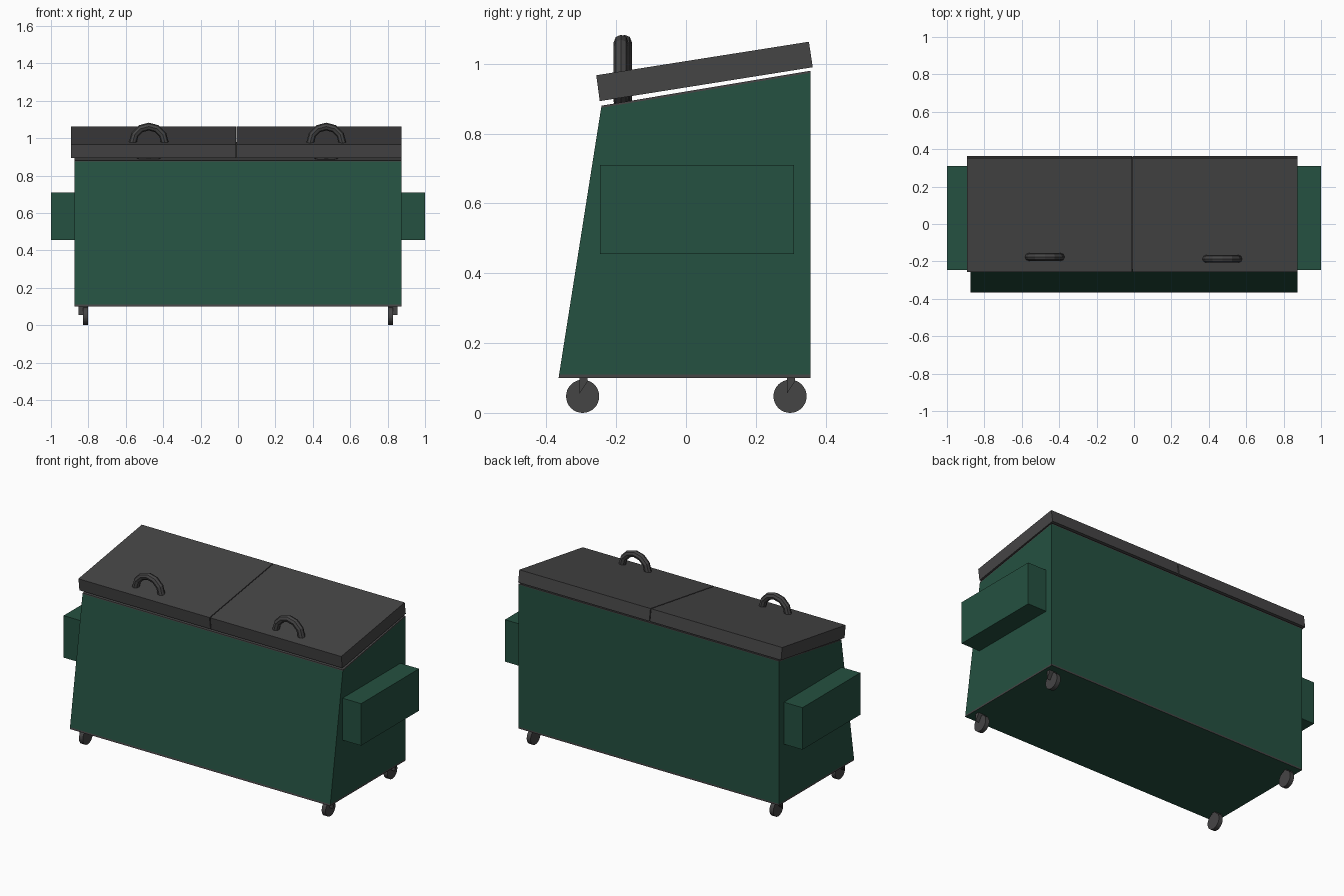
import bpy, bmesh, math
from mathutils import Vector

if "Cube" in bpy.data.objects:
    bpy.data.objects.remove(bpy.data.objects["Cube"])


def material(name, rgb):
    m = bpy.data.materials.new(name)
    m.diffuse_color = (*rgb, 1)
    m.use_nodes = True
    m.node_tree.nodes["Principled BSDF"].inputs["Base Color"].default_value = m.diffuse_color
    return m


GREEN = material("dark green paint", (0.018, 0.082, 0.052))
GREY = material("dark grey", (0.06, 0.059, 0.06))


def finish(name, bm, *mats):
    bmesh.ops.recalc_face_normals(bm, faces=bm.faces[:])
    me = bpy.data.meshes.new(name)
    bm.to_mesh(me)
    bm.free()
    for m in mats:
        me.materials.append(m)
    ob = bpy.data.objects.new(name, me)
    bpy.context.collection.objects.link(ob)
    return ob


def extrude_yz(profile, x0, x1):
    """Solid made from a y/z outline swept along x."""
    bm = bmesh.new()
    face = bm.faces.new([bm.verts.new((x0, y, z)) for y, z in profile])
    moved = bmesh.ops.extrude_face_region(bm, geom=[face])["geom"]
    verts = [g for g in moved if isinstance(g, bmesh.types.BMVert)]
    bmesh.ops.translate(bm, verts=verts, vec=(x1 - x0, 0, 0))
    return bm


# Bin body: leaning front, sloped top, thin bare strips at bottom and rim
bm = extrude_yz([(-0.365, 0.10), (0.357, 0.10), (0.357, 0.98), (-0.242, 0.88)], -0.875, 0.875)
slope = Vector((0, -0.10, 0.599)).normalized()
rim = Vector((0, 0.357, 0.974))
for co, no in (((0, 0, 0.11), (0, 0, 1)), (rim, slope)):
    bmesh.ops.bisect_plane(bm, geom=bm.verts[:] + bm.edges[:] + bm.faces[:],
                           plane_co=co, plane_no=no)
for f in bm.faces:
    c = f.calc_center_median()
    low = 0.101 < c.z < 0.11
    high = (c - rim).dot(slope) > 0.0005
    f.material_index = 1 if low or high else 0
finish("bin_body", bm, GREEN, GREY)

# Two sloped lids with a narrow gap
lid = [(-0.257, 0.967), (0.352, 1.063), (0.363, 0.99), (-0.247, 0.893)]
finish("left_lid", extrude_yz(lid, -0.893, -0.012), GREY)
finish("right_lid", extrude_yz(lid, -0.007, 0.874), GREY)

# Ring handles set through the lids
for name, x, y in (("left_handle", -0.477, -0.176), ("right_handle", 0.472, -0.186)):
    bpy.ops.mesh.primitive_torus_add(major_segments=12, minor_segments=8,
                                     major_radius=0.086, minor_radius=0.021,
                                     location=(x, y, 0.976),
                                     rotation=(math.pi / 2, 0, 0))
    ob = bpy.context.object
    ob.name = name
    ob.data.materials.append(GREY)

pocket = [(-0.246, 0.455), (0.31, 0.455), (0.31, 0.71), (-0.246, 0.71)]
circle = [(0.0475 * math.cos(a), 0.0475 * math.sin(a))
          for a in (i * math.tau / 32 for i in range(32))]

for side, s in (("left", -1), ("right", 1)):
    # Side lifting pocket
    finish(side + "_lift_pocket", extrude_yz(pocket, s * 0.87, s * 1.0), GREEN)
    # Wheels with tapered brackets
    for end, y in (("front", -0.296), ("back", 0.298)):
        wheel = [(y + a, 0.0475 + b) for a, b in circle]
        finish(f"{end}_{side}_wheel", extrude_yz(wheel, s * 0.803, s * 0.829), GREY)
        bracket = [(y - 0.009, 0.055), (y + 0.014, 0.09),
                   (y + 0.014, 0.101), (y - 0.009, 0.101)]
        finish(f"{end}_{side}_bracket", extrude_yz(bracket, s * 0.803, s * 0.852), GREY)
